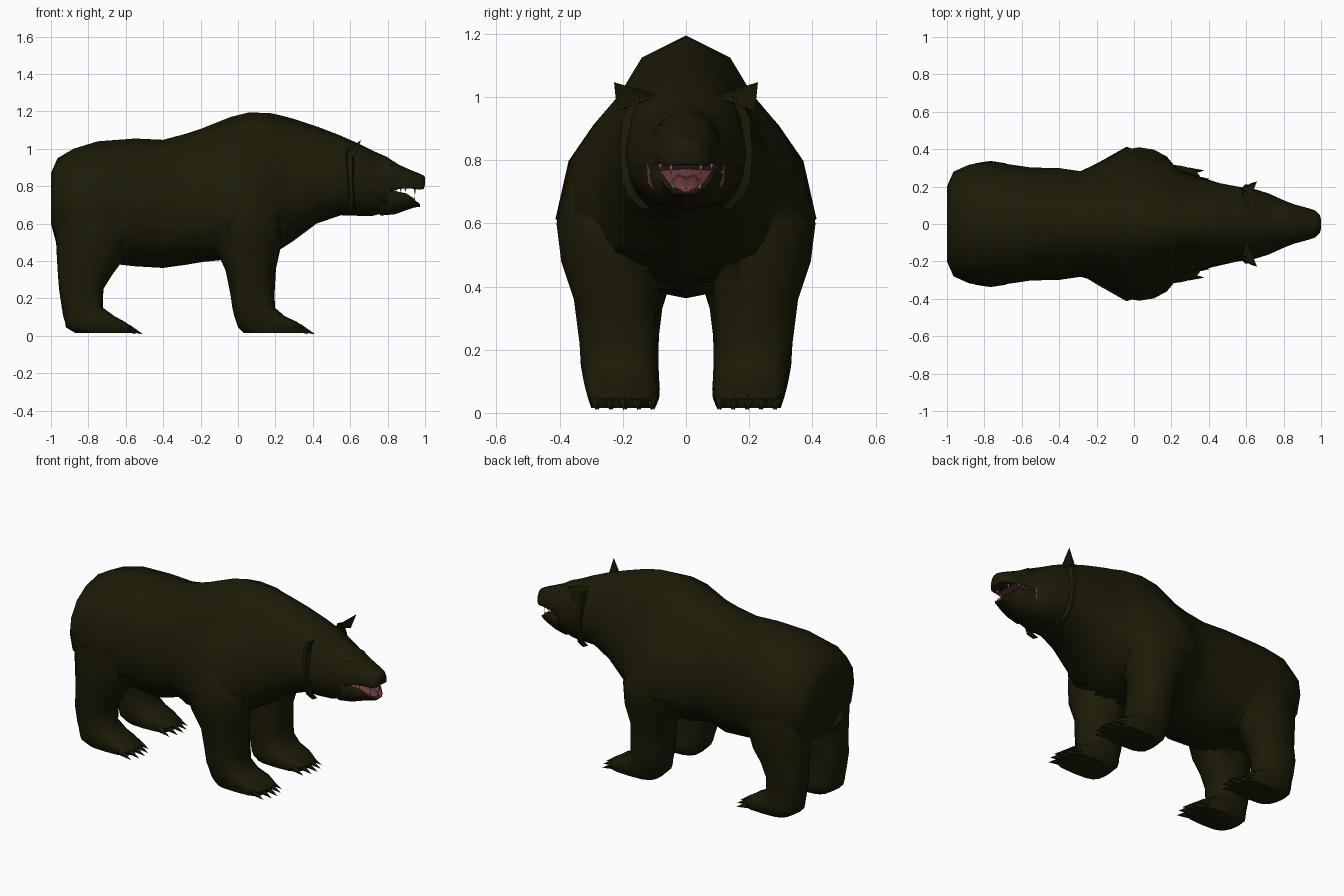
import bpy, bmesh, math
from mathutils import Vector

cube = bpy.data.objects.get("Cube")
if cube:
    bpy.data.objects.remove(cube)


def material(name, rgb):
    m = bpy.data.materials.new(name)
    m.use_nodes = True
    m.diffuse_color = (*rgb, 1)
    bsdf = m.node_tree.nodes["Principled BSDF"]
    bsdf.inputs["Base Color"].default_value = (*rgb, 1)
    bsdf.inputs["Roughness"].default_value = 0.9
    return m


FUR = material("dark olive fur", (0.0118, 0.0104, 0.002))
PINK = material("mouth pink", (0.16, 0.045, 0.052))
TOOTH = material("tooth ivory", (0.4, 0.32, 0.26))
EYE = material("eye black", (0.006, 0.006, 0.003))


def smooth(ob, angle):
    bpy.ops.object.select_all(action='DESELECT')
    ob.select_set(True)
    bpy.context.view_layer.objects.active = ob
    bpy.ops.object.shade_smooth_by_angle(angle=math.radians(angle))


def finish(name, bm, mats, rule=None, angle=60):
    bmesh.ops.recalc_face_normals(bm, faces=bm.faces)
    bm.normal_update()
    if rule:
        for f in bm.faces:
            f.material_index = int(rule(f.calc_center_median(), f.normal))
    mesh = bpy.data.meshes.new(name)
    bm.to_mesh(mesh)
    bm.free()
    for m in mats:
        mesh.materials.append(m)
    ob = bpy.data.objects.new(name, mesh)
    bpy.context.collection.objects.link(ob)
    smooth(ob, angle)
    return ob


def loft(name, rings, mats, rule=None, angle=60):
    """Skin a row of equal closed rings and cap both ends."""
    bm = bmesh.new()
    rows = [[bm.verts.new(p) for p in r] for r in rings]
    n = len(rows[0])
    for a, b in zip(rows, rows[1:]):
        for i in range(n):
            j = (i + 1) % n
            bm.faces.new((a[i], a[j], b[j], b[i]))
    bm.faces.new(rows[0])
    bm.faces.new(rows[-1])
    return finish(name, bm, mats, rule, angle)


def section(x, lo, hi, w, half):
    """Mirrored upright ring from a half outline of (width, height) fractions."""
    right = [(x, u * w, lo + v * (hi - lo)) for u, v in half]
    return right + [(x, -y, z) for _, y, z in right[-2:0:-1]]


def spike(name, base, tip, r, mat, sides=5):
    base, tip = Vector(base), Vector(tip)
    d = tip - base
    bm = bmesh.new()
    bmesh.ops.create_cone(bm, cap_ends=True, segments=sides, radius1=r, radius2=0.0005, depth=d.length)
    rot = d.to_track_quat('Z', 'Y')
    for v in bm.verts:
        v.co = rot @ v.co + (base + tip) / 2
    return finish(name, bm, [mat], angle=40)


# Torso, neck, skull and upper muzzle in one skin
ROUND = [(0, 1), (.42, .95), (.75, .83), (.95, .65), (1, .45), (.9, .22), (.55, .05), (0, 0)]
PEAR = [(0, 1), (.36, .91), (.54, .76), (.71, .66), (.9, .51), (1, .27), (.74, .06), (0, 0)]
MUZZLE = [(0, 1), (.4, .95), (.64, .84), (.82, .66), (.95, .4), (1, .15), (.93, 0), (0, .04)]
BODY = [  # x, bottom, top, half width, pear amount
    (-1.0, .6, .87, .2, 0), (-.965, .47, .95, .28, 0), (-.88, .42, 1.0, .318, 0),
    (-.75, .4, 1.04, .338, .2), (-.55, .372, 1.055, .308, .2), (-.4, .363, 1.048, .305, .2),
    (-.28, .38, 1.08, .293, .4), (-.19, .395, 1.11, .335, .8), (-.04, .41, 1.17, .413, 1),
    (.06, .42, 1.195, .388, 1), (.18, .44, 1.19, .35, 1), (.23, .465, 1.178, .305, .9),
    (.3, .51, 1.16, .275, .8), (.42, .6, 1.12, .24, .6),
    (.55, .645, 1.07, .205, .2), (.64, .642, 1.03, .19, .1), (.72, .642, .99, .165, .1),
    (.8, .66, .955, .13, .2)]
SNOUT = [(.806, .765, .95, .124), (.86, .786, .915, .104), (.92, .788, .888, .088),
         (.97, .782, .868, .072), (.994, .785, .857, .047), (1.0, .81, .845, .022)]


def blend(k):
    return [(a[0] + (b[0] - a[0]) * k, a[1] + (b[1] - a[1]) * k) for a, b in zip(ROUND, PEAR)]


body = loft("body", [section(x, lo, hi, w, blend(k)) for x, lo, hi, w, k in BODY]
            + [section(*s, MUZZLE) for s in SNOUT], [FUR, PINK],
            lambda c, n: .8 < c.x < .94 and (n.z < -.8 or (n.x > .9 and c.z < .77)))

# Open lower jaw with a hollow pink floor
JAW = [(0, .4), (.55, .45), (.85, 1), (1, .85), (.75, .15), (0, 0)]
jaw = [(.76, .643, .778, .128), (.84, .65, .774, .108), (.9, .672, .762, .092),
       (.935, .684, .738, .074), (.955, .688, .715, .058), (.972, .69, .706, .036)]
loft("lower_jaw", [section(*s, JAW) for s in jaw], [FUR, PINK],
     lambda c, n: n.z > .1 and n.y * c.y < 0)
TONGUE = [(0, .8), (.6, 1), (1, .5), (.6, 0), (0, 0)]
loft("tongue", [section(*s, TONGUE) for s in
                [(.8, .71, .755, .045), (.88, .71, .75, .045), (.94, .7, .727, .035), (.965, .7, .712, .015)]],
     [PINK])


# Legs: upright rings of x and y extents, boxier in the paw and oval above
def leg(name, rings, s):
    out = []
    for z, x0, x1, y0, y1 in rings:
        power = .6 if z < .1 else .75 if z < .3 else 1
        ring = []
        for i in range(16):
            a = 2 * math.pi * i / 16
            c, d = math.cos(a), math.sin(a)
            px = math.copysign(abs(c) ** power, c) * (x1 - x0) / 2 + (x0 + x1) / 2
            py = math.copysign(abs(d) ** power, d) * (y1 - y0) / 2 + (y0 + y1) / 2
            ring.append((px, s * py, z))
        out.append(ring)
    return loft(name, out, [FUR])


def merge(part):
    """Weld a limb into the body so that no inner walls remain."""
    mod = body.modifiers.new("weld", 'BOOLEAN')
    mod.operation, mod.solver, mod.object = 'UNION', 'EXACT', part
    bpy.context.view_layer.objects.active = body
    bpy.ops.object.modifier_apply(modifier=mod.name)
    bpy.data.objects.remove(part)


FRONT = [(.015, .03, .345, .1, .3), (.045, 0, .358, .085, .31), (.075, -.01, .315, .083, .318),
         (.105, -.02, .25, .085, .325), (.15, -.03, .198, .087, .333), (.22, -.04, .195, .088, .337),
         (.36, -.068, .203, .088, .355), (.48, -.13, .23, .085, .395), (.6, -.18, .235, .08, .41),
         (.74, -.17, .2, .06, .375), (.9, -.1, .14, .04, .25)]
HIND = [(.015, -.87, -.575, .1, .28), (.045, -.92, -.563, .09, .295), (.075, -.925, -.605, .088, .3),
        (.105, -.935, -.66, .088, .3), (.15, -.942, -.722, .09, .3), (.25, -.957, -.72, .085, .305),
        (.33, -.963, -.67, .075, .315), (.41, -.968, -.61, .05, .327), (.55, -.975, -.56, .03, .337),
        (.72, -.965, -.57, .03, .325), (.9, -.9, -.65, .03, .22)]

EAR = {"inner": (.6, .088, 1.005), "outer": (.625, .218, .955), "back": (.575, .185, .965),
       "tip": (.658, .228, 1.047), "cup": (.612, .168, .99)}
EAR_FACES = ["inner back tip", "back outer tip", "inner tip cup", "tip outer cup",
             "outer inner cup", "inner outer back"]
RUFF = [(1.0, .59, .605, .175), (.93, .585, .61, .202), (.83, .592, .612, .21),
        (.74, .598, .614, .204), (.69, .602, .616, .186), (.645, .608, .616, .14)]

for side, s in (("left", 1), ("right", -1)):
    merge(leg("front_leg_" + side, FRONT, s))
    merge(leg("hind_leg_" + side, HIND, s))

    # Claws fan across each paw
    for part, toe, mid in (("front", .33, .197), ("hind", -.59, .19)):
        for i in range(5):
            k = (i - 2) / 2
            x = toe - .035 * k * k
            y = mid + .085 * k
            spike(f"{part}_claw_{side}_{i + 1}", (x, s * y, .042), (x + .08, s * (y + .004 * k), .01), .021, FUR)

    # Pointed cupped ears
    bm = bmesh.new()
    corner = {k: bm.verts.new((x, s * y, z)) for k, (x, y, z) in EAR.items()}
    for names in EAR_FACES:
        bm.faces.new([corner[k] for k in names.split()])
    finish("ear_" + side, bm, [FUR], angle=35)

    # Cheek fur ridge below the ear
    loft("cheek_ruff_" + side,
         [[(x0 - .01, s * (y - .03), z), (x0, s * y, z), (x1, s * y, z), (x1 + .01, s * (y - .03), z)]
          for z, x0, x1, y in RUFF], [FUR], angle=40)

    # Eye under a low brow
    for name, mat, size, pos in (("eye_", EYE, (.011, .015, .007), (.821, .063, .905)),
                                 ("brow_", FUR, (.013, .02, .006), (.817, .063, .913))):
        bm = bmesh.new()
        bmesh.ops.create_uvsphere(bm, u_segments=10, v_segments=6, radius=1)
        for v in bm.verts:
            v.co = Vector((v.co.x * size[0] + pos[0], s * (v.co.y * size[1] + pos[1]), v.co.z * size[2] + pos[2]))
        finish(name + side, bm, [mat])

    # Fangs and cheek teeth
    spike("upper_fang_" + side, (.945, s * .048, .79), (.946, s * .046, .752), .007, TOOTH)
    spike("lower_fang_" + side, (.94, s * .045, .705), (.945, s * .043, .745), .007, TOOTH)
    for i in range(3):
        x = .845 + .025 * i
        spike(f"cheek_tooth_{side}_{i + 1}", (x, s * .082, .792), (x, s * .08, .77), .008, TOOTH)

# Soften the creases where the limbs meet the body
bm = bmesh.new()
bm.from_mesh(body.data)
bm.normal_update()
crease = {v for e in bm.edges if e.is_manifold and e.calc_face_angle_signed() < -.3
          for v in e.verts if v.co.z > .3 and v.co.x < .4}
for _ in range(2):
    bmesh.ops.smooth_vert(bm, verts=list(crease), factor=.4, use_axis_x=True, use_axis_y=True, use_axis_z=True)
bm.to_mesh(body.data)
bm.free()
smooth(body, 75)

# Short tail tuft lying against the rump
spike("tail", (-.95, 0, .66), (-.968, 0, .49), .035, FUR, 7)
